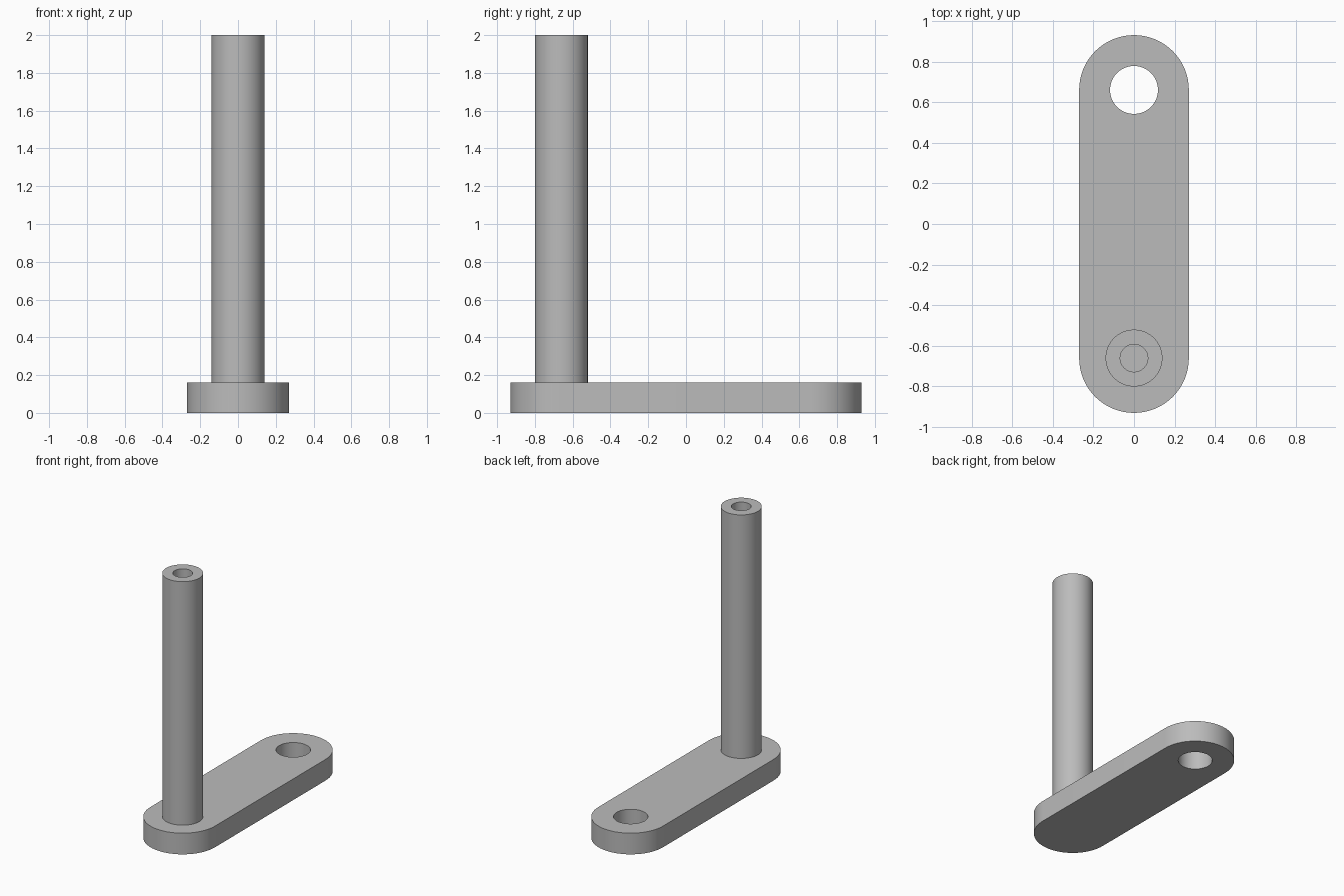
import bpy, bmesh
from math import pi, sin, cos, radians

cube = bpy.data.objects.get("Cube")
if cube:
    bpy.data.objects.remove(cube, do_unlink=True)

HALF_WIDTH, CENTRE_Y, THICKNESS = 0.27, 0.66, 0.16
EYE_RADIUS = 0.118
POST_RADIUS, BORE_RADIUS, TOP, BORE_FLOOR = 0.14, 0.068, 2.0, 1.4
SEGMENTS = 64

grey = bpy.data.materials.new("plain grey")
grey.use_nodes = True
colour = (0.5, 0.5, 0.5, 1)
grey.diffuse_color = colour
grey.node_tree.nodes["Principled BSDF"].inputs["Base Color"].default_value = colour


def make_object(name, bm):
    bmesh.ops.recalc_face_normals(bm, faces=bm.faces)
    mesh = bpy.data.meshes.new(name)
    bm.to_mesh(mesh)
    bm.free()
    mesh.materials.append(grey)
    obj = bpy.data.objects.new(name, mesh)
    bpy.context.collection.objects.link(obj)
    return obj


def extrude_outline(name, points, bottom, top):
    bm = bmesh.new()
    face = bm.faces.new([bm.verts.new((x, y, bottom)) for x, y in points])
    extruded = bmesh.ops.extrude_face_region(bm, geom=[face], use_keep_orig=True)
    verts = [v for v in extruded["geom"] if isinstance(v, bmesh.types.BMVert)]
    bmesh.ops.translate(bm, verts=verts, vec=(0, 0, top - bottom))
    return make_object(name, bm)


def arc(centre_y, radius, start, sweep, count):
    angles = [start + sweep * i / count for i in range(count + 1)]
    return [(radius * cos(a), centre_y + radius * sin(a)) for a in angles]


def smooth(obj):
    bpy.ops.object.select_all(action="DESELECT")
    obj.select_set(True)
    bpy.context.view_layer.objects.active = obj
    bpy.ops.object.shade_smooth_by_angle(angle=radians(30))


# Round-ended base plate
half = SEGMENTS // 2
outline = (arc(CENTRE_Y, HALF_WIDTH, 0, pi, half)
           + arc(-CENTRE_Y, HALF_WIDTH, pi, pi, half))
plate = extrude_outline("base_plate", outline, 0, THICKNESS)

# Through hole at the back end
circle = arc(CENTRE_Y, EYE_RADIUS, 0, 2 * pi, SEGMENTS)[:-1]
cutter = extrude_outline("hole_cutter", circle, -THICKNESS, 2 * THICKNESS)
cutter.hide_render = True
cut = plate.modifiers.new("through_hole", "BOOLEAN")
cut.operation = "DIFFERENCE"
cut.solver = "EXACT"
cut.object = cutter
bpy.context.view_layer.objects.active = plate
bpy.ops.object.modifier_apply(modifier=cut.name)
bpy.data.objects.remove(cutter, do_unlink=True)
smooth(plate)

# Upright post with a blind bore in its top, turned from a profile
profile = [(0, BORE_FLOOR), (BORE_RADIUS, BORE_FLOOR), (BORE_RADIUS, TOP),
           (POST_RADIUS, TOP), (POST_RADIUS, THICKNESS), (0, THICKNESS)]
bm = bmesh.new()
verts = [bm.verts.new((r, 0, z)) for r, z in profile]
edges = [bm.edges.new(pair) for pair in zip(verts, verts[1:])]
bmesh.ops.spin(bm, geom=verts + edges, cent=(0, 0, 0), axis=(0, 0, 1),
               angle=2 * pi, steps=SEGMENTS)
bmesh.ops.remove_doubles(bm, verts=bm.verts, dist=0.0001)
bmesh.ops.translate(bm, verts=bm.verts, vec=(0, -CENTRE_Y, 0))
post = make_object("post", bm)
smooth(post)
